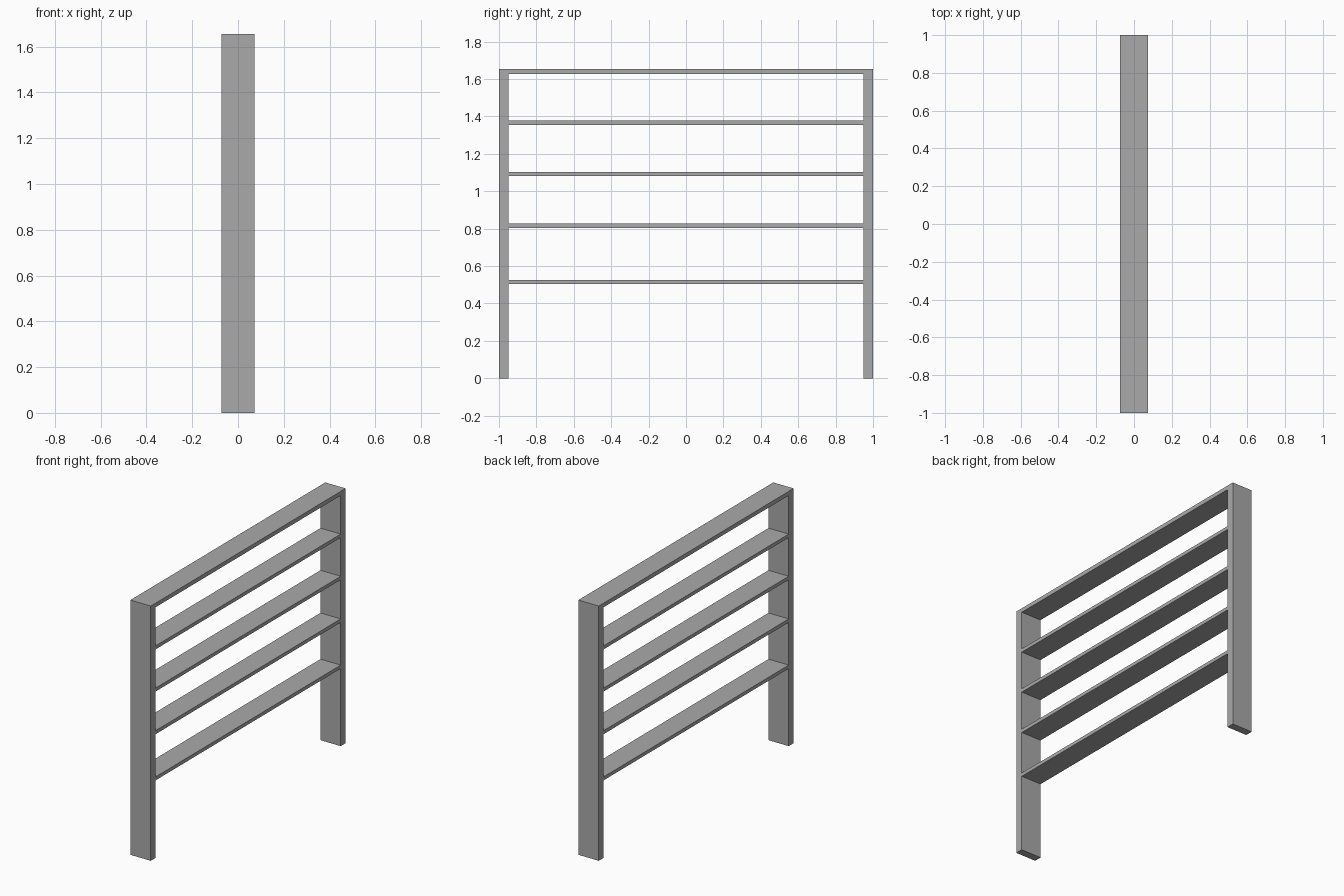
import bpy

cube = bpy.data.objects.get("Cube")
if cube:
    bpy.data.objects.remove(cube, do_unlink=True)

# Single plain grey
grey = bpy.data.materials.new("plain_grey")
grey.use_nodes = True
colour = (0.4, 0.4, 0.4, 1.0)
grey.diffuse_color = colour
grey.node_tree.nodes["Principled BSDF"].inputs["Base Color"].default_value = colour

DEPTH = 0.146
HEIGHT = 1.655
POST = 0.05
TOP = 0.027
SHELF = 0.023


def board(name, y0, y1, z0, z1):
    """Flat-sided board spanning the full depth of the frame."""
    bpy.ops.mesh.primitive_cube_add(size=1, location=(0, (y0 + y1) / 2, (z0 + z1) / 2))
    obj = bpy.context.object
    obj.name = name
    obj.scale = (DEPTH, y1 - y0, z1 - z0)
    bpy.ops.object.transform_apply(location=False, rotation=False, scale=True)
    obj.data.materials.append(grey)
    return obj


# Upright side panels
board("front_post", -1, -1 + POST, 0, HEIGHT - TOP)
board("back_post", 1 - POST, 1, 0, HEIGHT - TOP)

# Top board caps both posts
board("top_board", -1, 1, HEIGHT - TOP, HEIGHT)

# Shelves between the posts
for i, z in enumerate((0.515, 0.815, 1.092, 1.366)):
    board(f"shelf_{i + 1}", -1 + POST, 1 - POST, z - SHELF / 2, z + SHELF / 2)
